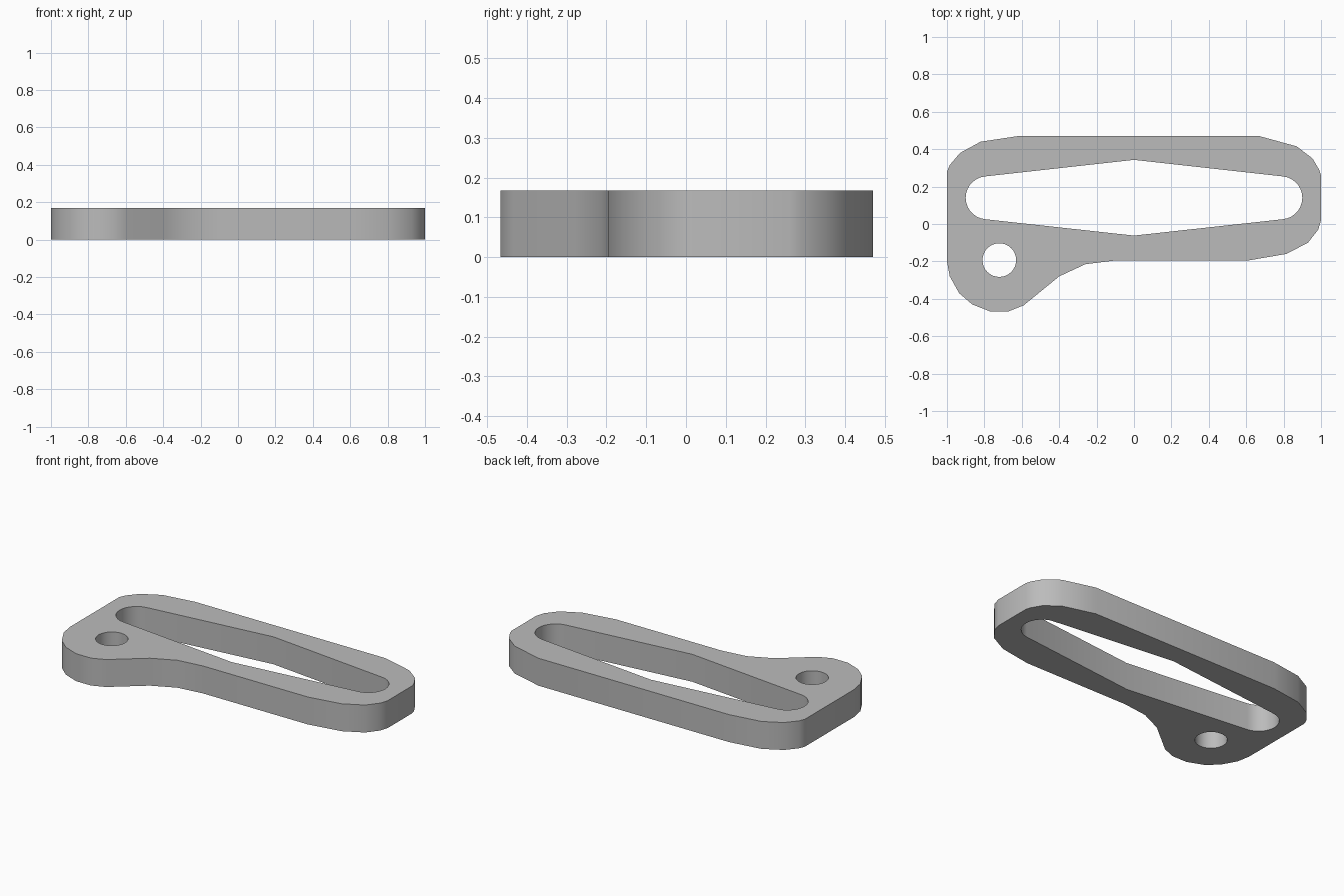
import bpy, bmesh, math
from mathutils import Vector

cube = bpy.data.objects.get("Cube")
if cube:
    bpy.data.objects.remove(cube, do_unlink=True)

THICKNESS = 0.168


def arc(cx, cy, radius, start, end, steps):
    """Points along an arc, angles in degrees, both ends included."""
    angles = [math.radians(start + (end - start) * i / steps) for i in range(steps + 1)]
    return [(cx + radius * math.cos(a), cy + radius * math.sin(a)) for a in angles]


# Outer profile: rounded bar with a lug at the front right corner
outline = [
    (-1, 0.28), (-0.985, 0.315), (-0.93, 0.38), (-0.82, 0.44), (-0.62, 0.47),
    (0.67, 0.47), (0.87, 0.415), (0.955, 0.35), (0.99, 0.29), (1, 0.26),
    (1, 0.02), (0.985, -0.03), (0.93, -0.1), (0.815, -0.16), (0.61, -0.195),
    (-0.1, -0.195), (-0.26, -0.215), (-0.4, -0.28), (-0.59, -0.435),
    (-0.67, -0.467), (-0.77, -0.467), (-0.865, -0.43), (-0.935, -0.37),
    (-0.985, -0.28), (-1, -0.2),
]

# Long slot: round ends, widening to a point in the middle of each side
slot = arc(0.785, 0.14, 0.115, -83, 83, 14) + [(0, 0.343)]
slot += arc(-0.785, 0.14, 0.115, 97, 263, 14) + [(0, -0.062)]

# Round hole through the lug
lug_hole = arc(-0.72, -0.193, 0.09, 0, 360, 32)[:-1]

# Fill the profile between its loops, then raise it to full thickness
bm = bmesh.new()
edges = []
for loop in (outline, slot, lug_hole):
    verts = [bm.verts.new((x, y, 0)) for x, y in loop]
    edges += [bm.edges.new((v, verts[i - 1])) for i, v in enumerate(verts)]
bmesh.ops.triangle_fill(bm, use_beauty=True, use_dissolve=False, edges=edges)
raised = bmesh.ops.extrude_face_region(bm, geom=bm.faces[:], use_keep_orig=True)
top = [g for g in raised["geom"] if isinstance(g, bmesh.types.BMVert)]
bmesh.ops.translate(bm, verts=top, vec=Vector((0, 0, THICKNESS)))
bmesh.ops.recalc_face_normals(bm, faces=bm.faces[:])

mesh = bpy.data.meshes.new("slotted_plate")
bm.to_mesh(mesh)
bm.free()
plate = bpy.data.objects.new("slotted_plate", mesh)
bpy.context.collection.objects.link(plate)

# Plain grey material
grey = bpy.data.materials.new("plain_grey")
grey.use_nodes = True
colour = (0.5, 0.5, 0.5, 1)
grey.diffuse_color = colour
grey.node_tree.nodes["Principled BSDF"].inputs["Base Color"].default_value = colour
mesh.materials.append(grey)

# Smooth walls with crisp rims
bpy.ops.object.select_all(action="DESELECT")
plate.select_set(True)
bpy.context.view_layer.objects.active = plate
bpy.ops.object.shade_smooth_by_angle(angle=math.radians(35))
